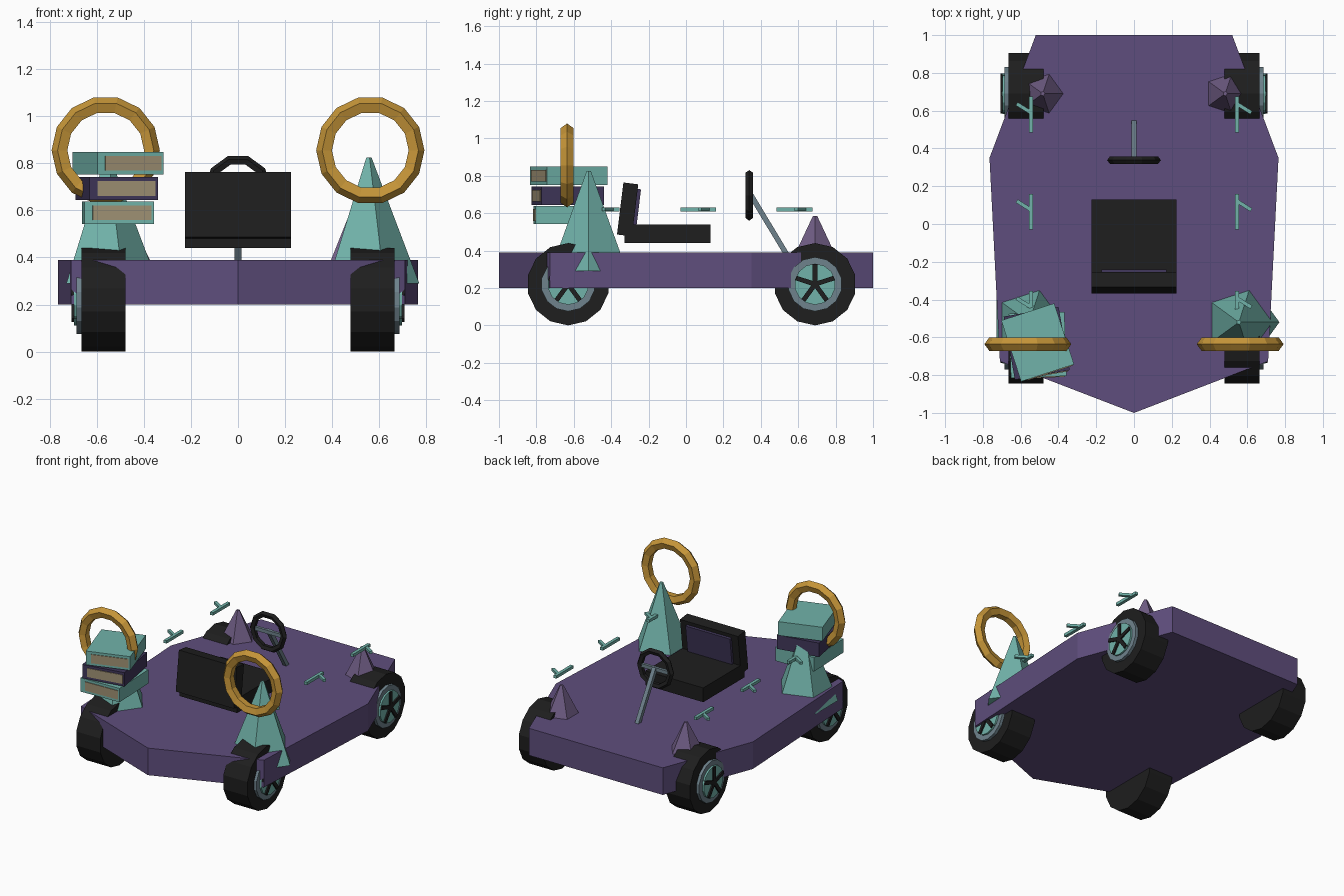
import bpy, bmesh, math
from mathutils import Matrix, Vector

if "Cube" in bpy.data.objects:
    bpy.data.objects.remove(bpy.data.objects["Cube"])


def mat(name, r, g, b):
    m = bpy.data.materials.new(name)
    m.diffuse_color = (r, g, b, 1)
    m.use_nodes = True
    m.node_tree.nodes["Principled BSDF"].inputs["Base Color"].default_value = m.diffuse_color
    return m


PURPLE = mat("body purple", .114, .076, .205)
TEAL = mat("teal", .165, .45, .40)
GOLD = mat("gold", .56, .30, .04)
BLACK = mat("black", .013, .013, .013)
CREAM = mat("page cream", .35, .285, .175)
GREY = mat("blue grey", .156, .223, .262)
LILAC = mat("lilac", .165, .112, .24)
DARK = mat("dark purple", .05, .037, .10)


def finish(name, bm, material):
    bmesh.ops.recalc_face_normals(bm, faces=bm.faces)
    me = bpy.data.meshes.new(name)
    bm.to_mesh(me)
    bm.free()
    me.materials.append(material)
    ob = bpy.data.objects.new(name, me)
    bpy.context.collection.objects.link(ob)
    return ob


def loft(name, rings, material):
    """Join matching point rings and cap both ends."""
    bm = bmesh.new()
    vs = [[bm.verts.new(p) for p in ring] for ring in rings]
    n = len(vs[0])
    for a, b in zip(vs, vs[1:]):
        for i in range(n):
            j = (i + 1) % n
            bm.faces.new((a[i], a[j], b[j], b[i]))
    bm.faces.new(vs[0])
    bm.faces.new(vs[-1])
    return finish(name, bm, material)


def box(name, loc, size, material, rot=(0, 0, 0)):
    bm = bmesh.new()
    bmesh.ops.create_cube(bm, size=1)
    bmesh.ops.scale(bm, vec=size, verts=bm.verts)
    ob = finish(name, bm, material)
    ob.location = loc
    ob.rotation_euler = [math.radians(a) for a in rot]
    return ob


def cone(name, x, y, z0, z1, r0, r1, material, n=5):
    ang = [math.tau * i / n for i in range(n)]
    loft(name, [[(x + r * math.cos(a), y + r * math.sin(a), z) for a in ang]
                for z, r in ((z0, r0), (z1, r1))], material)


def disc(name, x0, x1, y, z, r, material, n=14):
    ang = [math.pi / 2 + math.tau * i / n for i in range(n)]
    loft(name, [[(x, y + r * math.cos(a), z + r * math.sin(a)) for a in ang]
                for x in (x0, x1)], material)


def ring(name, loc, major, minor, seg, material):
    bpy.ops.mesh.primitive_torus_add(location=loc, rotation=(math.pi / 2, 0, 0),
                                     major_radius=major, minor_radius=minor,
                                     major_segments=seg, minor_segments=5)
    ob = bpy.context.object
    ob.name = name
    ob.data.materials.append(material)


# Flat body slab
half = [(.52, 1), (.765, .35), (.71, -.727)]
outline = half + [(0, -1)] + [(-x, y) for x, y in reversed(half)]
loft("body", [[(x, y, z) for x, y in outline] for z in (.2, .39)], PURPLE)

# Wheels with rim, hub plate and five spokes
for side, s in (("right", 1), ("left", -1)):
    for end, y in (("front", -.63), ("rear", .69)):
        tag = f"{end}_{side}_"
        disc(tag + "tire", s * .478, s * .665, y, .22, .22, BLACK)
        disc(tag + "rim", s * .64, s * .685, y, .22, .145, GREY)
        disc(tag + "hub_plate", s * .66, s * .697, y, .22, .11, TEAL)
        for k in range(5):
            a = math.pi / 2 + math.tau * k / 5
            box(f"{tag}spoke_{k}",
                (s * .69, y + .053 * math.cos(a), .22 + .053 * math.sin(a)),
                (.034, .108, .025), BLACK, (math.degrees(a), 0, 0))

    # Cones and gold rings
    cone(f"{side}_tall_cone", s * .555, -.52, .29, .825, .215, .012, TEAL)
    cone(f"{side}_small_cone", s * .483, .69, .35, .585, .128, .012, LILAC)
    ring(f"{side}_gold_ring", (s * .562, -.636, .855), .193, .037, 14, GOLD)

    # Floating twigs
    for k, y in enumerate((.58, .065, -.45)):
        box(f"{side}_twig_{k}", (s * .545, y, .62), (.022, .19, .02), TEAL)
        box(f"{side}_twig_branch_{k}", (s * .583, y + .033, .62),
            (.09, .02, .018), TEAL, (0, 0, -32))

# Seat with cushion panel
box("seat_base", (0, -.10, .49), (.45, .46, .10), BLACK)
box("seat_back", (0, -.312, .62), (.45, .08, .28), BLACK, (-7, 0, 0))
box("seat_back_panel", (0, -.27, .61), (.345, .03, .24), DARK, (-7, 0, 0))

# Steering wheel, crossbar and column
ring("steering_wheel", (0, .338, .695), .121, .021, 10, BLACK)
box("steering_crossbar", (0, .34, .695), (.2, .02, .025), GREY)
a, b = Vector((0, .345, .70)), Vector((0, .55, .36))
d = b - a
box("steering_column", (a + b) / 2, (.028, d.length, .028), GREY,
    (math.degrees(math.atan2(d.z, d.y)), 0, 0))

# Stack of twisted books with page plates on the front
books = [("lower", -.51, -.64, .59, 2, TEAL), ("middle", -.515, -.632, .693, 10, DARK),
         ("upper", -.51, -.627, .80, 18, TEAL)]
for name, x, y, z, ang, m in books:
    box(f"{name}_book", (x, y, z), (.295, .34, .097), m, (0, 0, ang))
    p = Matrix.Rotation(math.radians(ang), 3, 'Z') @ Vector((.012, -.17, 0))
    box(f"{name}_book_pages", (x + p.x, y + p.y, z), (.25, .009, .062), CREAM, (0, 0, ang))
